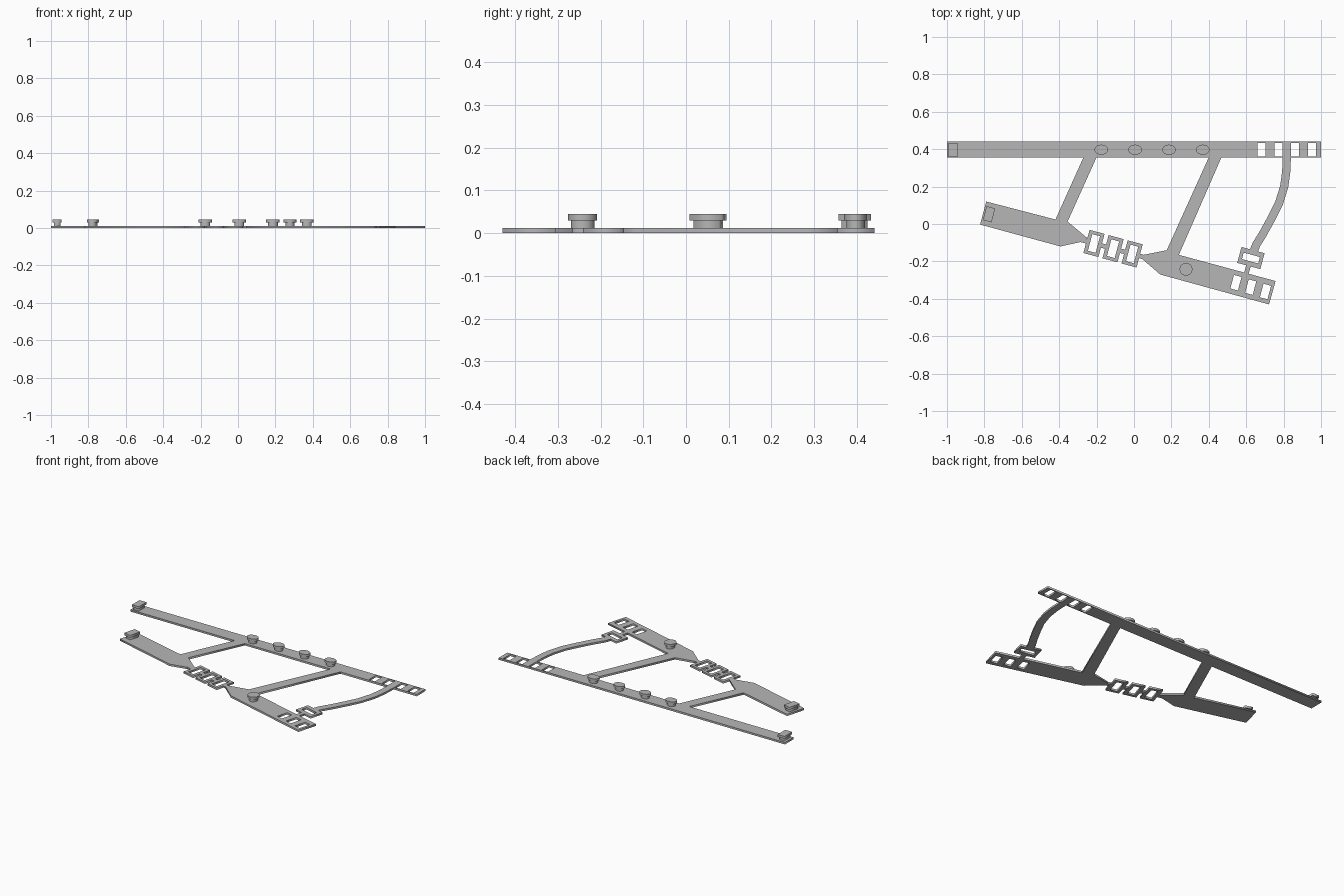
import bpy
from math import radians, cos, sin, pi
from mathutils import Vector, Matrix

cube = bpy.data.objects.get("Cube")
if cube:
    bpy.data.objects.remove(cube, do_unlink=True)

THICK = 0.012
TILT = radians(-15)

grey = bpy.data.materials.new("mid_grey")
grey.use_nodes = True
grey.diffuse_color = (0.47, 0.47, 0.47, 1)
grey.node_tree.nodes["Principled BSDF"].inputs["Base Color"].default_value = (0.47, 0.47, 0.47, 1)


def rect(cx, cy, w, h, angle=0):
    """Corners of a turned rectangle."""
    turn = Matrix.Rotation(angle, 2)
    return [Vector((cx, cy)) + turn @ Vector((sx * w / 2, sy * h / 2))
            for sx, sy in ((-1, -1), (1, -1), (1, 1), (-1, 1))]


def oval(cx, cy, rx, ry, n=32):
    return [(cx + rx * cos(2 * pi * i / n), cy + ry * sin(2 * pi * i / n)) for i in range(n)]


def plate(name, outline, holes=(), z0=0.0, z1=THICK):
    """Flat filled outline with holes, extruded from z0 to z1."""
    curve = bpy.data.curves.new(name, 'CURVE')
    curve.dimensions = '2D'
    curve.fill_mode = 'BOTH'
    curve.extrude = (z1 - z0) / 2
    for loop in [outline, *holes]:
        spline = curve.splines.new('POLY')
        spline.points.add(len(loop) - 1)
        for point, (x, y) in zip(spline.points, loop):
            point.co = (x, y, 0, 1)
        spline.use_cyclic_u = True
    obj = bpy.data.objects.new(name, curve)
    bpy.context.collection.objects.link(obj)
    obj.location.z = (z0 + z1) / 2
    curve.materials.append(grey)
    bpy.ops.object.select_all(action='DESELECT')
    obj.select_set(True)
    bpy.context.view_layer.objects.active = obj
    bpy.ops.object.convert(target='MESH')
    return bpy.context.object


def strip(name, path, width):
    """Bent strip of constant width along a path."""
    pts = [Vector(p) for p in path]
    left, right = [], []
    for i, p in enumerate(pts):
        d = (pts[min(i + 1, len(pts) - 1)] - pts[max(i - 1, 0)]).normalized()
        side = Vector((-d.y, d.x)) * width / 2
        left.append(p + side)
        right.append(p - side)
    return plate(name, left + right[::-1])


# Long back rail with four window cutouts at its left end
plate("back_rail", rect(0, 0.398, 2, 0.086),
      [rect(0.682 + 0.09 * i, 0.398, 0.043, 0.072) for i in range(4)])

# Front plates
plate("front_right_plate", [(-0.79, 0.12), (-0.823, -0.003), (-0.393, -0.12), (-0.265, -0.092),
                            (-0.25, -0.075), (-0.355, 0.013), (-0.42, 0.024)])
plate("front_left_plate", [(0.05, -0.165), (0.175, -0.14), (0.24, -0.165), (0.757, -0.305),
                           (0.722, -0.43), (0.14, -0.27), (0.045, -0.188)],
      [rect(0.545 + 0.079 * i, -0.314 - 0.0235 * i, 0.042, 0.075, TILT) for i in range(3)])

# Slanted struts from the rail to the plates
plate("right_strut", [(-0.27, 0.357), (-0.2, 0.357), (-0.355, 0.013), (-0.42, 0.024)])
plate("left_strut", [(0.4, 0.357), (0.468, 0.357), (0.24, -0.165), (0.175, -0.14)])

# Folded spring of three rings with short links
for i in range(3):
    cx, cy = -0.214 + 0.102 * i, -0.104 - 0.028 * i
    plate(f"spring_ring_{i + 1}", rect(cx, cy, 0.083, 0.128, TILT),
          [rect(cx, cy, 0.043, 0.092, TILT)])
for i in range(4):
    plate(f"spring_link_{i + 1}",
          rect(-0.265 + 0.102 * i, -0.09 - 0.028 * i, 0.034, 0.024, TILT))

# Curved arm ending in a small ring joined to the front plate
strip("curved_arm", [(0.817, 0.36), (0.814, 0.28), (0.803, 0.2), (0.775, 0.11),
                     (0.735, 0.03), (0.688, -0.055), (0.654, -0.11), (0.64, -0.145)], 0.044)
plate("arm_ring", rect(0.625, -0.182, 0.128, 0.088, TILT),
      [rect(0.625, -0.182, 0.09, 0.036, TILT)])
plate("ring_stem", rect(0.606, -0.245, 0.025, 0.07, TILT))


# Raised pegs: narrow stem under a wider cap
def peg(name, shape, cx, cy, w, h, *angle):
    plate(name + "_stem", shape(cx, cy, w * 0.72, h * 0.8, *angle), z0=THICK - 0.002, z1=0.031)
    plate(name + "_cap", shape(cx, cy, w, h, *angle), z0=0.03, z1=0.045)


for i in range(4):
    peg(f"rail_peg_{i + 1}", oval, -0.175 + 0.181 * i, 0.397, 0.036, 0.027)
peg("plate_peg", oval, 0.278, -0.242, 0.034, 0.034)
peg("rail_end_peg", rect, -0.967, 0.395, 0.048, 0.076)
peg("plate_end_peg", rect, -0.775, 0.052, 0.048, 0.077, TILT)
